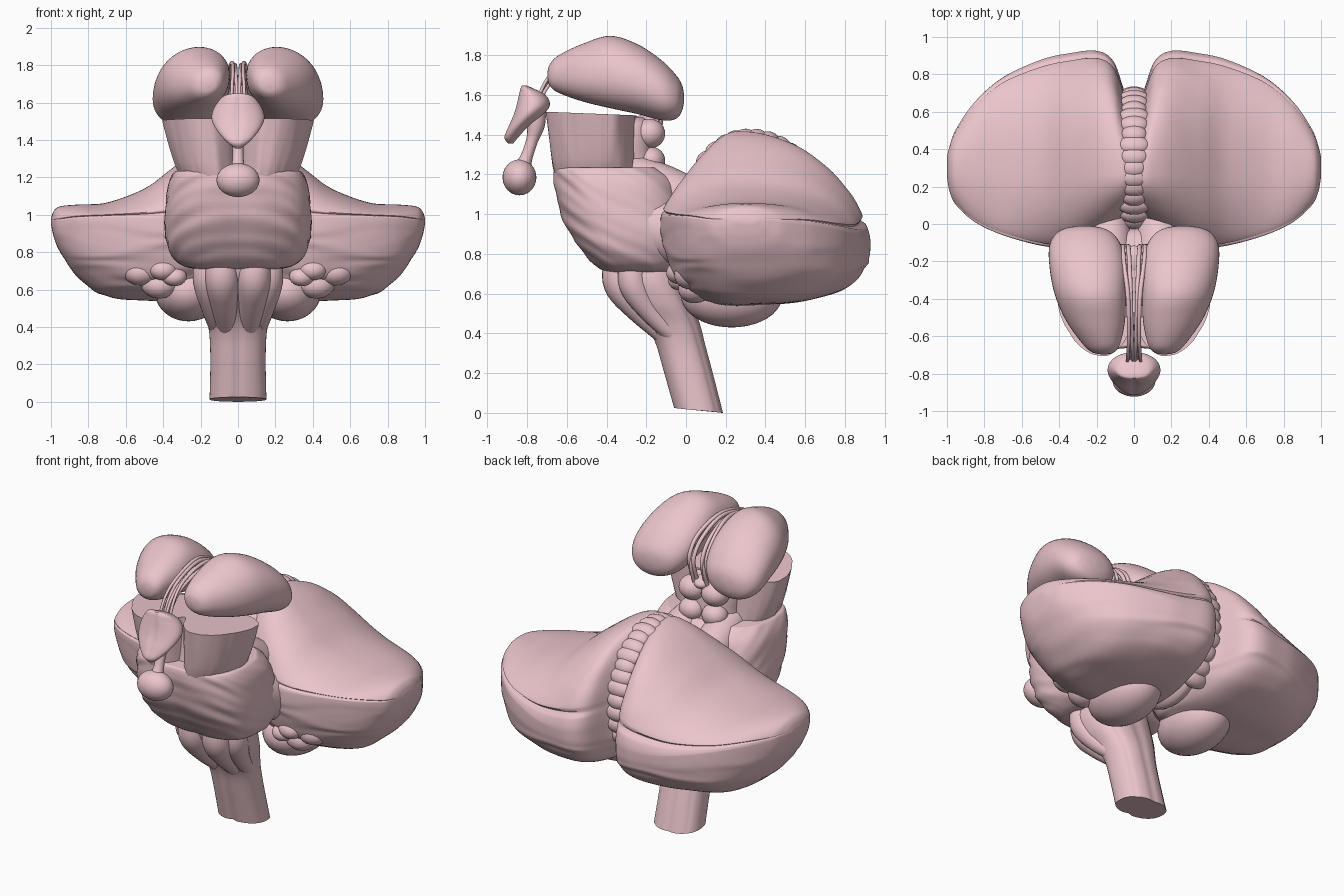
import bpy, bmesh, math
from mathutils import Vector, Matrix, noise

if "Cube" in bpy.data.objects:
    bpy.data.objects.remove(bpy.data.objects["Cube"])

PINK = bpy.data.materials.new("tissue_pink")
PINK.diffuse_color = (0.83, 0.56, 0.60, 1)
PINK.use_nodes = True
PINK.node_tree.nodes["Principled BSDF"].inputs["Base Color"].default_value = PINK.diffuse_color
TAU = 2 * math.pi


def finish(name, bm, mirror=False):
    bmesh.ops.recalc_face_normals(bm, faces=bm.faces)
    me = bpy.data.meshes.new(name)
    bm.to_mesh(me)
    bm.free()
    ob = bpy.data.objects.new(name, me)
    bpy.context.collection.objects.link(ob)
    me.materials.append(PINK)
    bpy.ops.object.select_all(action='DESELECT')
    ob.select_set(True)
    bpy.context.view_layer.objects.active = ob
    bpy.ops.object.shade_smooth_by_angle(angle=math.radians(50))
    if mirror:
        m = ob.modifiers.new("mirror", 'MIRROR')
        m.use_mirror_merge = False
    return ob


def loft(name, rings, mirror=False):
    bm = bmesh.new()
    vs = [[bm.verts.new(p) for p in r] for r in rings]
    n = len(vs[0])
    for a, b in zip(vs, vs[1:]):
        for i in range(n):
            bm.faces.new((a[i], a[(i + 1) % n], b[(i + 1) % n], b[i]))
    bm.faces.new(vs[0])
    bm.faces.new(vs[-1])
    return finish(name, bm, mirror)


def smooth_rows(rows, steps, closed=False):
    """Catmull-Rom interpolation of table rows."""
    n, out = len(rows), []
    get = (lambda i: rows[i % n]) if closed else (lambda i: rows[min(max(i, 0), n - 1)])
    for i in range(n if closed else n - 1):
        for s in range(steps):
            t = s / steps
            out.append([0.5 * (2 * b + (c - a) * t + (2 * a - 5 * b + 4 * c - d) * t * t
                               + (3 * b - a - 3 * c + d) * t ** 3)
                        for a, b, c, d in zip(get(i - 1), get(i), get(i + 1), get(i + 2))])
    if not closed:
        out.append(list(rows[-1]))
    return out


def power(v, p):
    return math.copysign(abs(v) ** p, v)


def bump(a, centre, width):
    d = (a - centre + math.pi) % TAU - math.pi
    return math.exp(-(d / width) ** 2)


def angles(n):
    return [TAU * i / n for i in range(n)]


def tube(name, pts, mirror=False, n=16, steps=6):
    path, rings = smooth_rows(pts, steps), []
    for i, (x, y, z, r) in enumerate(path):
        a, b = path[max(i - 1, 0)], path[min(i + 1, len(path) - 1)]
        t = (Vector(b[:3]) - Vector(a[:3])).normalized()
        u = Vector((1, 0, 0))
        u = (u - t * u.dot(t)).normalized()
        v = t.cross(u)
        rings.append([Vector((x, y, z)) + r * (math.cos(k) * u + math.sin(k) * v) for k in angles(n)])
    return loft(name, rings, mirror)


def blob(name, loc, size, tilt=0.0, mirror=False):
    bm = bmesh.new()
    mat = Matrix.Translation(loc) @ Matrix.Rotation(tilt, 4, 'X') @ Matrix.Diagonal((*size, 1))
    bmesh.ops.create_uvsphere(bm, u_segments=32, v_segments=20, radius=1, matrix=mat)
    return finish(name, bm, mirror)


# Cerebellar hemispheres: x, front y, back y, rim z, top z, peak y, bottom z
table = [(.0, .06, .62, .96, 1.385, .28, .66), (.05, .02, .71, .95, 1.415, .27, .60),
         (.11, -.02, .87, .94, 1.405, .27, .57), (.2, -.07, .925, .93, 1.36, .27, .55),
         (.35, -.125, .91, .92, 1.25, .26, .54), (.5, -.115, .875, .93, 1.14, .26, .54),
         (.7, -.06, .785, .95, 1.065, .3, .56), (.85, .01, .655, .96, 1.055, .3, .66),
         (.95, .1, .51, .96, 1.045, .3, .8), (.985, .17, .42, .965, 1.02, .3, .88),
         (1.0, .25, .36, .965, .98, .3, .95)]
rings = []
for x, y0, y1, ze, zt, yp, zb in smooth_rows(table, 7):
    ring = []
    for a in angles(200):
        c, s = math.cos(a), math.sin(a)
        y = yp + (y1 - yp if c > 0 else yp - y0) * power(c, .9)
        rim = ze - .07 * c * (1 - x * x)
        low = .57 if c > 0 else .57 + .3 * min(1, -2 * c)
        z = rim + (zt - rim) * s ** 1.25 if s > 0 else rim - (rim - zb) * abs(s) ** low
        cut = .035 * (bump(a, .3, .03) + bump(a, math.pi - .22, .03)) * min(1, x * 6)
        q = noise.noise(Vector((x * 2, y * 2.5, z * 11)))
        fold = (.02 * q + .008 * math.sin(z * 55 + 5 * q)) * min(1, -4 * s) if s < 0 else .007 * q
        ring.append((x, yp + (y - yp) * (1 - cut + fold), rim + (z - rim) * (1 - cut + fold)))
    rings.append(ring)
loft("cerebellar_hemisphere", rings, True)

# Tonsils and flocculi under the hemispheres
blob("cerebellar_tonsil", (.265, .23, .59), (.18, .255, .16), 0, True)
for i, (x, y, z, r) in enumerate([(.40, -.03, .71, .07), (.46, -.0, .78, .085), (.34, -.03, .67, .06),
                                  (.52, .03, .70, .09), (.42, .05, .63, .09)]):
    blob("flocculus_%d" % i, (x, y, z), (r * 1.1, r, r * .85), .3, True)

# Vermis: a core and a chain of midline lobules
blob("vermis_core", (0, .33, .98), (.12, .34, .4))
path = [(.02, 1.12), (.1, 1.27), (.2, 1.355), (.3, 1.385), (.42, 1.37), (.53, 1.31), (.61, 1.22),
        (.67, 1.10), (.69, .95), (.65, .79), (.55, .66)]
chain = smooth_rows(path, 2)
for i, (y, z) in enumerate(chain):
    j = min(i, len(chain) - 2)
    ang = math.atan2(chain[j + 1][1] - chain[j][1], chain[j + 1][0] - chain[j][0])
    blob("vermis_lobule_%d" % i, (0, y, z), (.07 + .008 * (i % 3), .055, .045), ang)

# Pons: z, half width, front y, back y
rings = []
for z, w, yf, yb in smooth_rows([(1.235, .315, -.64, -.14), (1.225, .345, -.665, -.12), (1.15, .375, -.665, -.04),
                                 (1.0, .39, -.635, 0), (.86, .385, -.56, 0), (.77, .345, -.49, 0),
                                 (.725, .29, -.44, -.02), (.71, .22, -.40, -.06)], 8):
    ring = []
    for a in angles(96):
        c, s = math.cos(a), math.sin(a)
        f = 1 - .035 * bump(a, 1.5 * math.pi, .1)
        f += .03 * noise.noise(Vector((abs(c) * 1.2, s * 1.2, (z + .25 * s) * 16)))
        ym = (yf + yb) / 2
        ring.append((w * f * power(c, .72), ym + (yb - yf) / 2 * f * power(s, .72), z))
    rings.append(ring)
loft("pons", rings)
tube("superior_peduncle", [(.11, -.3, 1.2, .11), (.13, -.12, 1.13, .12), (.15, .1, 1.02, .12)], True)
tube("middle_peduncle", [(.18, -.3, .96, .18), (.22, -.1, .92, .175), (.26, .1, .88, .17)], True, 24)

# Medulla and cord: z, front y, back y, half width
rings = []
for z, yf, yb, w in smooth_rows([(.76, -.40, -.02, .21), (.66, -.39, .0, .225), (.55, -.315, .04, .205),
                                 (.45, -.22, .075, .17), (.35, -.16, .10, .152), (.2, -.115, .14, .148),
                                 (.0125, -.062, .188, .152)], 6):
    ring = []
    for a in angles(72):
        c, s = math.cos(a), math.sin(a)
        f = 1 - .1 * bump(a, 1.5 * math.pi, .1) - .05 * bump(a, .5 * math.pi, .1)
        f -= .025 * (bump(a, .25 * math.pi, .1) + bump(a, .75 * math.pi, .1))
        ring.append((w * f * power(c, .85), (yf + yb) / 2 + (yb - yf) / 2 * f * power(s, .85), z - .0125 * s))
    rings.append(ring)
loft("medulla_and_cord", rings)
tube("pyramid", [(.085, -.33, .76, .085), (.085, -.325, .65, .09), (.075, -.235, .53, .075), (.06, -.1, .38, .045)],
     True, 24)
tube("olive", [(.165, -.27, .76, .07), (.165, -.26, .64, .075), (.14, -.17, .5, .055), (.1, -.03, .36, .04)], True, 24)

# Cerebral peduncles: flared column with a notch at the front and a flat cut top
top = [(0, -.54), (.06, -.64), (.15, -.705), (.27, -.67), (.37, -.54), (.405, -.42), (.37, -.33), (.2, -.27), (0, -.25)]
low = [(0, -.53), (.04, -.60), (.11, -.66), (.21, -.63), (.28, -.52), (.295, -.42), (.28, -.33), (.18, -.26), (0, -.25)]
both = [smooth_rows(h + [(-x, y) for x, y in h[-2:0:-1]], 10, True) for h in (low, top)]
rings = []
for k in range(9):
    t = k / 8
    ring = []
    for p, q in zip(*both):
        e = t ** .7
        x, y = p[0] + (q[0] - p[0]) * e, p[1] + (q[1] - p[1]) * e
        f = 1 + .035 * noise.noise(Vector((abs(p[0]) * 26, p[1] * 26, t))) * (1 - t * .7)
        ring.append((x * f, -.4 + (y + .4) * f, 1.2 + t * (.315 - (y + .7) * .04)))
    rings.append(ring)
loft("cerebral_peduncles", rings)

# Tectum with its four colliculi and the pineal body
rings = []
for z, w, yb in smooth_rows([(1.17, .2, -.14), (1.27, .185, -.16), (1.38, .185, -.17), (1.46, .16, -.18),
                             (1.49, .10, -.22)], 4):
    rings.append([(w * power(math.cos(a), .7), -.36 + (yb + .36) * power(math.sin(a), .7), z) for a in angles(40)])
loft("tectum", rings)
blob("superior_colliculus", (.08, -.185, 1.405), (.085, .08, .075), 0, True)
blob("inferior_colliculus", (.08, -.18, 1.27), (.08, .075, .07), 0, True)
blob("pineal_body", (0, -.2, 1.46), (.06, .085, .04))

# Thalami: y, centre x, centre z, radius x, radius z
rings = []
for y, xc, zc, rx, rz in smooth_rows([(-.697, .16, 1.70, .015, .015), (-.685, .165, 1.70, .06, .055),
                                      (-.64, .175, 1.705, .1, .095), (-.52, .205, 1.712, .155, .145),
                                      (-.38, .233, 1.715, .188, .182), (-.24, .247, 1.678, .202, .175),
                                      (-.12, .26, 1.622, .192, .15), (-.05, .265, 1.59, .15, .11),
                                      (-.02, .265, 1.585, .09, .065), (-.01, .265, 1.585, .02, .02)], 6):
    rings.append([(xc + rx * math.cos(a) - .14 * rz * math.sin(a), y, zc + rz * power(math.sin(a), .93))
                  for a in angles(48)])
loft("thalamus", rings, True)

# Thin fibre strands arching between the thalami
for i, (dx, dz) in enumerate([(.0, .0), (.016, -.03), (.03, .01)]):
    tube("fornix_strand_%d" % i, [(.006 + dx, -.75, 1.56 + dz, .009), (.008 + dx * .8, -.69, 1.68 + dz, .009),
                                  (.012 + dx * .5, -.58, 1.76 + dz, .01), (.018 + dx * .5, -.38, 1.80 + dz, .012),
                                  (.025 + dx, -.2, 1.73 + dz, .012), (.03 + dx, -.12, 1.62 + dz, .012),
                                  (.03 + dx, -.15, 1.49 + dz, .012)], True, 10)

# Hypothalamus wedge: z, centre y, radius x, radius y
rings = []
for z, yc, rx, ry in smooth_rows([(1.648, -.815, .03, .01), (1.635, -.803, .075, .03), (1.6, -.775, .11, .068),
                                  (1.55, -.77, .137, .085), (1.5, -.795, .138, .075), (1.44, -.845, .105, .05),
                                  (1.385, -.88, .055, .035), (1.355, -.882, .015, .012)], 5):
    rings.append([(rx * math.cos(a), yc + ry * math.sin(a) * (1 - .12 * bump(a, 1.5 * math.pi, .12)), z)
                  for a in angles(48)])
loft("hypothalamus", rings)

# Pituitary stalk and gland
tube("pituitary_stalk", [(0, -.755, 1.53, .05), (0, -.755, 1.45, .045), (0, -.775, 1.37, .03),
                         (0, -.805, 1.28, .032), (0, -.83, 1.22, .05)])
blob("pituitary_gland", (0, -.838, 1.185), (.115, .085, .09))
